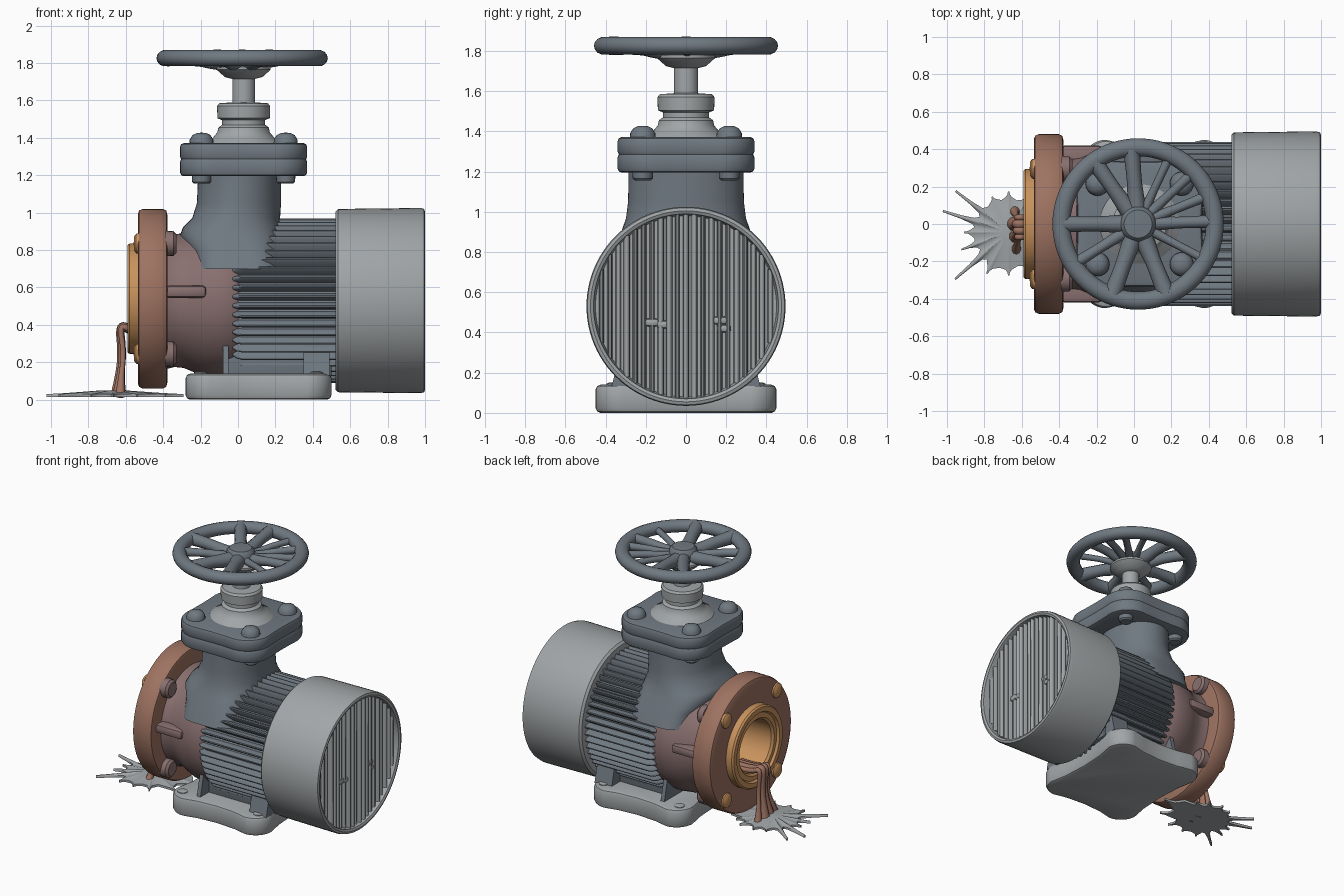
import bpy, bmesh, random
from math import sin, cos, pi, radians, sqrt, copysign

if "Cube" in bpy.data.objects:
    bpy.data.objects.remove(bpy.data.objects["Cube"])
random.seed(4)
CZ = 0.53  # height of the horizontal axis


def material(name, r, g, b):
    m = bpy.data.materials.new(name)
    m.diffuse_color = (r, g, b, 1)
    m.use_nodes = True
    m.node_tree.nodes["Principled BSDF"].inputs["Base Color"].default_value = m.diffuse_color
    return m


STEEL = material("steel", .16, .19, .22)
PALE = material("pale_metal", .36, .38, .39)
BROWN = material("heated_brown", .34, .17, .12)
ORANGE = material("hot_orange", .58, .29, .11)
RED = material("dull_red", .25, .16, .16)


def finish(name, bm, mat, angle=35):
    bmesh.ops.recalc_face_normals(bm, faces=bm.faces)
    me = bpy.data.meshes.new(name)
    bm.to_mesh(me)
    bm.free()
    ob = bpy.data.objects.new(name, me)
    bpy.context.collection.objects.link(ob)
    me.materials.append(mat)
    bpy.ops.object.select_all(action='DESELECT')
    ob.select_set(True)
    bpy.context.view_layer.objects.active = ob
    bpy.ops.object.shade_smooth_by_angle(angle=radians(angle))
    return ob


def loft(name, rings, mat, cap=True, closed=False, angle=35):
    """Skin a list of equal-length point rings."""
    bm = bmesh.new()
    vs = [[bm.verts.new(p) for p in ring] for ring in rings]
    n = len(vs[0])
    pairs = list(zip(vs, vs[1:])) + ([(vs[-1], vs[0])] if closed else [])
    for a, b in pairs:
        for i in range(n):
            bm.faces.new((a[i], a[(i + 1) % n], b[(i + 1) % n], b[i]))
    if cap and not closed:
        bm.faces.new(vs[0])
        bm.faces.new(vs[-1])
    return finish(name, bm, mat, angle)


def revolve(name, profile, mat, axis='z', at=(0, 0, 0), n=64, closed=False, cap=True):
    """Profile points are (position along axis, radius)."""
    rings = []
    for h, r in profile:
        ring = []
        for i in range(n):
            u, v = r * cos(2 * pi * i / n), r * sin(2 * pi * i / n)
            p = (h, u, v) if axis == 'x' else (u, v, h)
            ring.append([p[k] + at[k] for k in range(3)])
        rings.append(ring)
    return loft(name, rings, mat, closed=closed, cap=cap)


def plate(name, cx, hx, hy, rad, pinch, z0, z1, mat, bev=.02):
    """Rounded rectangular plate with slightly waisted sides."""
    out = []
    for k, (sx, sy) in enumerate([(1, 1), (-1, 1), (-1, -1), (1, -1)]):
        for j in range(9):
            a = pi / 2 * (k + j / 8)
            out.append((sx * (hx - rad) + rad * cos(a), sy * (hy - rad) + rad * sin(a)))
        for t in (.2, .5, .8):
            w = pinch * sin(pi * t) ** .7
            if k % 2 == 0:
                out.append(((hx - rad) * sx * (1 - 2 * t), sy * (hy - w)))
            else:
                out.append((sx * (hx - w), (hy - rad) * sy * (1 - 2 * t)))
    layers = [(z0, bev), (z0 + bev * .3, bev * .3), (z0 + bev, 0), (z1 - bev, 0), (z1 - bev * .3, bev * .3), (z1, bev)]
    return loft(name, [[(cx + x * (1 - b / hx), y * (1 - b / hy), z) for x, y in out]
                       for z, b in layers], mat)


def box(name, x0, x1, y0, y1, z0, z1, mat, bev=.01):
    bm = bmesh.new()
    bmesh.ops.create_cube(bm, size=1)
    for v in bm.verts:
        v.co = [(a + b) / 2 + c * (b - a) for a, b, c in zip((x0, y0, z0), (x1, y1, z1), v.co)]
    bmesh.ops.bevel(bm, geom=bm.edges[:], offset=bev, segments=2, affect='EDGES', profile=.5)
    return finish(name, bm, mat)


def tube(name, pts, depth, mat):
    """Tapered tube through (x, y, z, relative radius) points."""
    cu = bpy.data.curves.new(name, 'CURVE')
    cu.dimensions = '3D'
    cu.bevel_depth, cu.bevel_resolution, cu.use_fill_caps = depth, 3, True
    sp = cu.splines.new('NURBS')
    sp.points.add(len(pts) - 1)
    for p, q in zip(sp.points, pts):
        p.co, p.radius = (*q[:3], 1), q[3]
    sp.use_endpoint_u, sp.order_u, sp.resolution_u = True, 3, 6
    cu.materials.append(mat)
    ob = bpy.data.objects.new(name, cu)
    bpy.context.collection.objects.link(ob)


# Base plate with corner studs and the pedestal carrying the motor
plate("base_plate", .11, .39, .45, .13, .035, 0, .14, PALE, .025)
for x in (-.2, .42):
    for y in (-.36, .36):
        revolve("base_stud", [(.13, .035), (.145, .035), (.15, .025)], PALE, at=(x, y, 0), n=16)
box("pedestal", -.06, .5, -.27, .27, .12, .4, STEEL)
for x, w in ((-.08, .03), (.35, .14)):
    loft("pedestal_rib", [[(xx, y, z) for y, z in ((-.37, .13), (.37, .13), (.32, .34), (-.32, .34))]
                          for xx in (x, x + w)], STEEL)

# Finned motor body: gear-shaped section extruded along x
fin = []
N = 52
for i in range(N):
    for f, r in ((0, .395), (.2, .4), (.35, .43), (.5, .44), (.65, .44), (.8, .43), (.95, .4)):
        a = 2 * pi * (i + f) / N
        fin.append((r * cos(a), r * sin(a)))
loft("finned_motor_body", [[(x, y * s, CZ + z * s) for y, z in fin]
                           for x, s in ((-.04, .9), (-.01, .97), (.02, 1), (.54, 1))], STEEL, angle=45)

# Rear cowl with a vertical slat grille
revolve("rear_cowl", [(.52, .001), (.52, .475), (.535, .49), (.975, .495), (.995, .49), (1, .475),
                      (.993, .46), (.93, .45), (.93, .001)], PALE, 'x', (0, 0, CZ), 96)
for i in range(-10, 11):
    y = i * .042
    h = sqrt(.458 ** 2 - y ** 2)
    x1 = .975 + random.uniform(-.01, .01)
    k = random.uniform(.8, 1.1)
    loft("grille_slat", [[(.92, y - .016 * k, z), (x1 - .012, y - .012 * k, z), (x1, y - .004, z), (x1, y + .004, z),
                          (x1 - .012, y + .012 * k, z), (.92, y + .016 * k, z)] for z in (CZ - h, CZ + h)], PALE, angle=60)
for y, z in ((-.17, .45), (-.11, .44), (.17, .46), (.19, .42)):
    box("slat_bridge", .92, .97, y - .035, y + .035, z - .02, z + .02, PALE, .015)

# Pump casing, waisted behind the inlet flange, open towards the bore
revolve("pump_casing", [(-.4, .37), (-.34, .355), (-.29, .36), (-.23, .385), (-.18, .405), (-.1, .415),
                        (-.04, .41), (0, .395)], RED, 'x', (0, 0, CZ), cap=False)
for s in (-1, 1):
    box("casing_rib", -.39, -.17, min(s * .3, s * .42), max(s * .3, s * .42), .545, .61, RED, .02)

# Inlet flange, raised ring and open bore
revolve("inlet_flange", [(-.52, .22), (-.535, .3), (-.535, .455), (-.528, .472), (-.51, .48), (-.4, .48),
                         (-.383, .47), (-.378, .45), (-.378, .22)],
        BROWN, 'x', (0, 0, .54), 96, closed=True)
revolve("inlet_ring", [(-.5, .295), (-.58, .295), (-.592, .285), (-.592, .25), (-.575, .24), (-.575, .225),
                       (-.58, .205), (-.565, .19), (-.27, .18), (-.25, .15), (-.25, .001)],
        ORANGE, 'x', (0, 0, .54), cap=False)
for sy in (-1, 1):
    for sz in (-1, 1):
        at = (0, sy * .295, .54 + sz * .295)
        revolve("flange_bolt", [(-.53, .055), (-.545, .052), (-.555, .038), (-.558, .001)], ORANGE, 'x', at, 20)
        revolve("flange_nut", [(-.39, .068), (-.345, .066), (-.33, .05), (-.33, .001)], RED, 'x', at, 20)

# Upright valve neck: a squarish saddle over the motor that rounds off upwards
sections = [(.7, .0, .24, .41, 4), (.8, -.01, .245, .37, 3.5), (.88, -.035, .275, .33, 2.8), (.92, -.03, .265, .315, 2.4),
            (.97, -.01, .235, .298, 2.2), (1.05, .005, .225, .288, 2), (1.22, .01, .222, .285, 2)]
power = lambda v, e: copysign(abs(v) ** (2 / e), v)
loft("valve_neck", [[(cx + rx * power(cos(2 * pi * i / 72), e), ry * power(sin(2 * pi * i / 72), e), z)
                     for i in range(72)] for z, cx, rx, ry, e in sections], STEEL, angle=60)

# Bolted bonnet flange
plate("lower_bonnet_flange", .03, .34, .34, .17, .006, 1.195, 1.292, STEEL)
plate("upper_bonnet_flange", .03, .34, .34, .17, .006, 1.28, 1.372, STEEL)
for x in (-.195, .255):
    for y in (-.215, .215):
        revolve("bonnet_bolt", [(1.36, .065), (1.39, .063), (1.415, .048), (1.426, .025), (1.428, .001)],
                STEEL, at=(x, y, 0), n=20)
        revolve("bonnet_nut", [(1.155, .04), (1.165, .05), (1.2, .052)], STEEL, at=(x, y, 0), n=20)

# Bonnet, gland and stem
revolve("bonnet_and_stem", [(1.35, .23), (1.375, .21), (1.4, .165), (1.43, .14), (1.455, .135), (1.47, .115),
                            (1.495, .115), (1.505, .14), (1.57, .142), (1.585, .13), (1.59, .06), (1.715, .06),
                            (1.725, .1), (1.765, .145), (1.78, .145), (1.79, .1), (1.8, .001)],
        PALE, at=(.03, 0, 0), n=48)

# Handwheel: rim, hub and irregular spokes
WX = .022
revolve("wheel_rim", [(1.826 + .044 * sin(2 * pi * k / 14), .41 + .048 * cos(2 * pi * k / 14))
                      for k in range(14)], STEEL, at=(WX, 0, 0), n=80, closed=True)
revolve("wheel_hub", [(1.77, .1), (1.8, .1), (1.85, .092), (1.868, .075), (1.872, .001)],
        STEEL, at=(WX, 0, 0), n=40)
for deg, w in ((180, 1.3), (125, 1.3), (95, 1.3), (65, .7), (43, .8), (22, .8), (2, 1), (-28, .7),
               (-68, 1.4), (-110, 1.4), (-148, .9)):
    c, s = cos(radians(deg)), sin(radians(deg))
    tube("wheel_spoke", [(WX + c * r, s * r, z, w * k) for r, z, k in
                         ((.03, 1.8, 1.2), (.14, 1.805, 1.1), (.25, 1.825, .9), (.4, 1.826, 1.1))], .032, STEEL)

# Liquid pouring over the inlet lip
for y, w in ((-.07, .7), (-.035, 1), (0, 1.1), (.035, .7)):
    j = random.uniform(-.015, .01)
    tube("pouring_liquid", [(-.4, y, .365, w), (-.56, y, .36, w), (-.635, y, .41, w * .9), (-.61 + j, y, .25, w * .8),
                            (-.625 + j, y * 1.4, .12, w * .8), (-.63 + j, y * 2, .02, w * 1.6)], .025, BROWN)

# Spiky puddle: (angle, spike length, blob radius)
spikes = [(5, .38, .3), (40, .24, .2), (62, .24, .19), (90, .22, .19), (115, .21, .19), (142, .36, .19), (162, .37, .2),
          (180, .24, .2), (200, .27, .19), (221, .38, .2), (242, .25, .21), (270, .23, .2), (300, .26, .2), (335, .31, .25)]
outline = []
for i, (a, r, b) in enumerate(spikes):
    nxt = spikes[(i + 1) % len(spikes)][0] + (360 if i == len(spikes) - 1 else 0)
    for da, rr in ((-5, b), (-2, r * .4 + b * .6), (-.9, r), (.9, r), (2, r * .4 + b * .6), (5, b), ((nxt - a) / 2, b * .93)):
        outline.append((cos(radians(a + da)) * rr, sin(radians(a + da)) * rr))
loft("puddle", [[(-.67 + x * s, -.045 + y * s, z) for x, y in outline]
                for z, s in ((.014, 1), (.03, 1), (.036, .7), (.048, .25))], PALE, angle=60)
